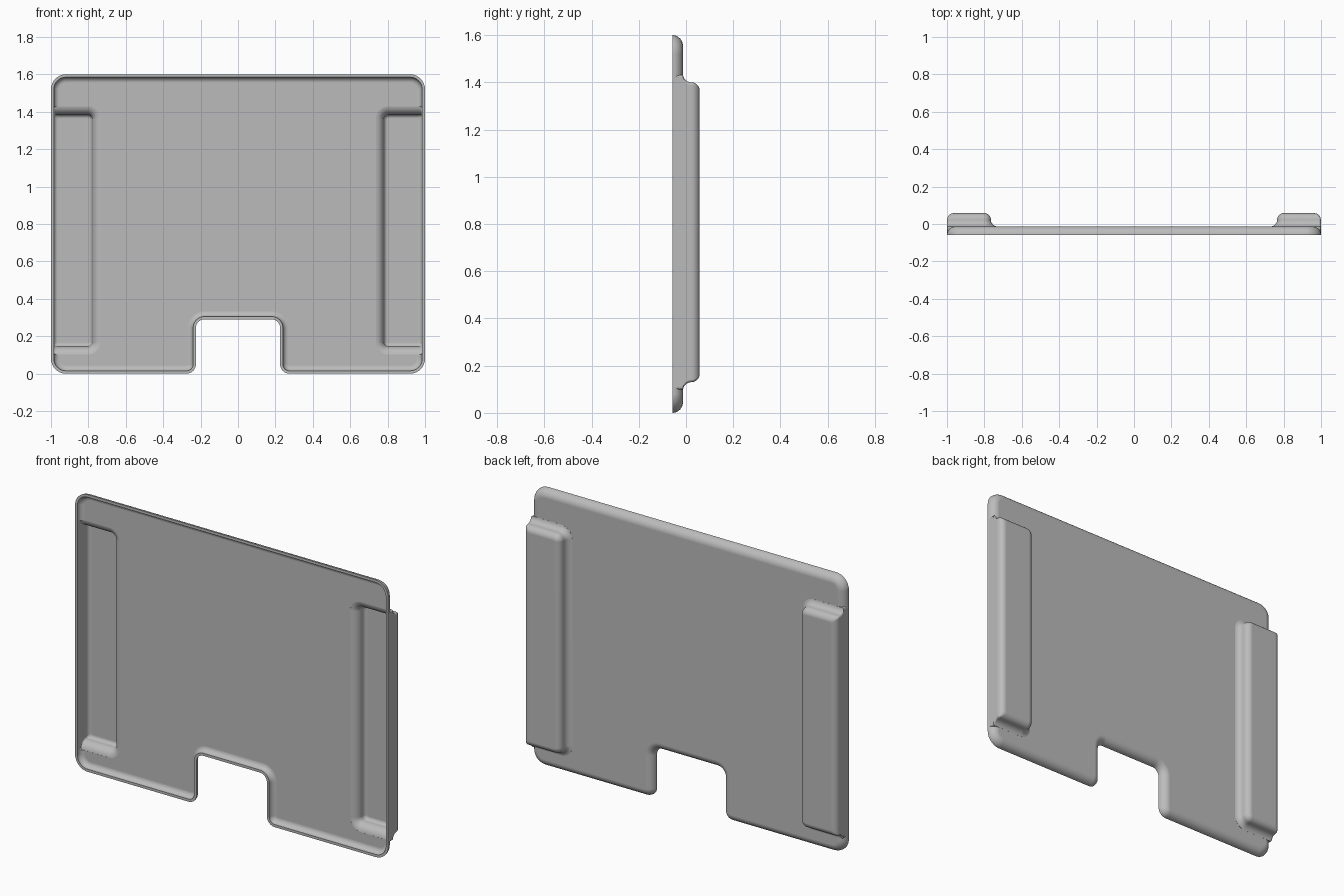
import bpy, bmesh
from math import sin, cos, pi, radians

if "Cube" in bpy.data.objects:
    bpy.data.objects.remove(bpy.data.objects["Cube"])

FRONT, BACK, DEEP = -0.058, -0.013, 0.058   # rim, panel back, pocket back
WALL = 0.015
STEPS = 8

grey = bpy.data.materials.new("plain grey")
grey.use_nodes = True
colour = (0.5, 0.5, 0.5, 1)
grey.diffuse_color = colour
grey.node_tree.nodes["Principled BSDF"].inputs["Base Color"].default_value = colour


def arc(cx, cz, r, start, turn=1):
    """Quarter circle from a start quadrant, turning left or right."""
    angles = [(start + turn * i / STEPS) * pi / 2 for i in range(STEPS + 1)]
    return [(cx + r * cos(a), cz + r * sin(a)) for a in angles]


def loft(name, rings):
    """Closed solid through rings of (outline, y)."""
    bm = bmesh.new()
    loops = [[bm.verts.new((x, y, z)) for x, z in pts] for pts, y in rings]
    for a, b in zip(loops, loops[1:]):
        for i in range(len(a)):
            j = (i + 1) % len(a)
            bm.faces.new((a[i], a[j], b[j], b[i]))
    bm.faces.new(loops[0])
    bm.faces.new(loops[-1][::-1])
    bmesh.ops.recalc_face_normals(bm, faces=bm.faces)
    mesh = bpy.data.meshes.new(name)
    bm.to_mesh(mesh)
    bm.free()
    mesh.materials.append(grey)
    obj = bpy.data.objects.new(name, mesh)
    bpy.context.collection.objects.link(obj)
    return obj


def panel_outline(d):
    """Rounded panel with a notch in the lower edge, inset by d."""
    r, foot, top = 0.08 - d, 0.05 - d, 0.045 + d
    return (arc(0.275, 0.05, foot, 2) + arc(0.92, 0.08, r, 3)
            + arc(0.92, 1.52, r, 0) + arc(-0.92, 1.52, r, 1)
            + arc(-0.92, 0.08, r, 2) + arc(-0.275, 0.05, foot, 3)
            + arc(-0.18, 0.245, top, 2, -1) + arc(0.18, 0.245, top, 1, -1))


def panel(name, inset, lead):
    """Panel solid with a rounded back edge."""
    full = BACK - FRONT
    r = full - inset
    rings = [(panel_outline(inset), FRONT - lead)] if lead else []
    for i in range(STEPS + 1):
        a = i / STEPS * pi / 2
        rings.append((panel_outline(full - r * cos(a)), FRONT + r * sin(a)))
    return loft(name, rings)


def pocket_outline(side, e, inset):
    """Pocket rectangle grown by e, held at the panel's side edge."""
    x0, z0, z1, r, tip = 0.765, 0.13, 1.4, 0.04, 0.012
    x1 = 0.999 - max(inset, -e)
    pts = (arc(x0 + r, z0 + r, r + e, 2)
           + arc(x1 - tip, z0 - e + tip, tip, 3)
           + arc(x1 - tip, z1 + e - tip, tip, 0)
           + arc(x0 + r, z1 - r, r + e, 1))
    return [(side * x, z) for x, z in pts]


def pocket(name, side, inset):
    """Side pocket with a flared foot and rounded back edge."""
    r = (DEEP - BACK) / 2
    mid = BACK + r
    flare, crown = r + inset, r - inset
    profile = []
    for i in range(STEPS + 1):
        a = radians(8 + 82 * i / STEPS)
        profile.append((r - flare * sin(a), mid - flare * cos(a)))
    for i in range(STEPS + 1):
        a = i / STEPS * pi / 2
        profile.append((-r + crown * cos(a), mid + crown * sin(a)))
    # drop the duplicated joint and run the foot into the panel
    del profile[STEPS + 1]
    profile.insert(0, (profile[0][0], FRONT + 0.008))
    return loft(name, [(pocket_outline(side, e, inset), y) for e, y in profile])


def combine(obj, tool, operation):
    mod = obj.modifiers.new("join", 'BOOLEAN')
    mod.operation = operation
    mod.solver = 'EXACT'
    mod.object = tool
    bpy.context.view_layer.objects.active = obj
    bpy.ops.object.modifier_apply(modifier=mod.name)
    bpy.data.objects.remove(tool)


# outer skin: panel plus both pockets
shell = panel("tray_panel", 0, 0)
hollow = panel("hollow", WALL, 0.02)
for side in (-1, 1):
    combine(shell, pocket("pocket", side, 0), 'UNION')
    combine(hollow, pocket("pocket_hollow", side, WALL), 'UNION')

# open the front, leaving a thin wall
combine(shell, hollow, 'DIFFERENCE')

# smooth shading with crisp rim
bpy.ops.object.select_all(action='DESELECT')
shell.select_set(True)
bpy.context.view_layer.objects.active = shell
bpy.ops.object.shade_smooth_by_angle(angle=radians(35))
weighted = shell.modifiers.new("even shading", 'WEIGHTED_NORMAL')
weighted.keep_sharp = True
